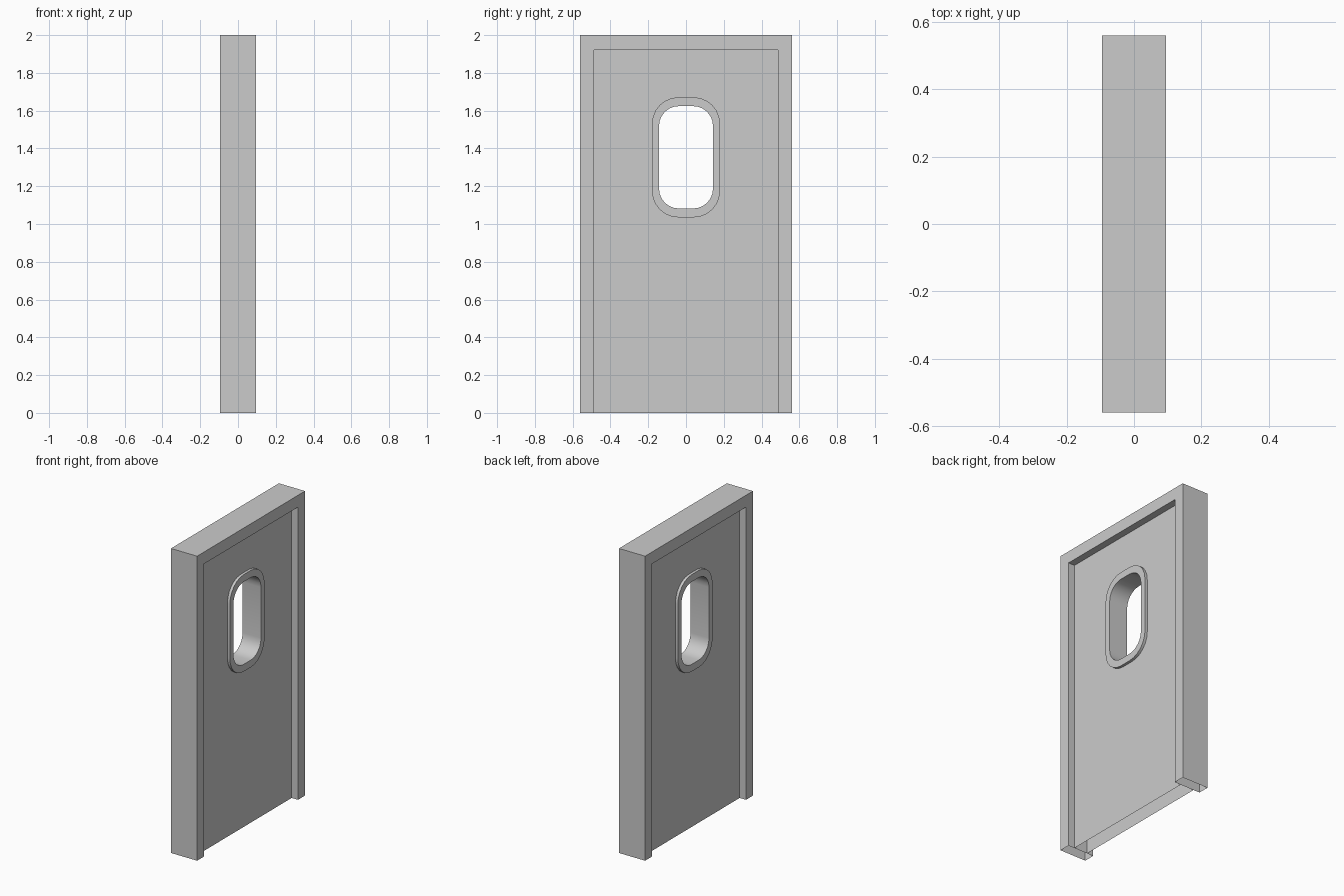
import bpy, bmesh, math

if "Cube" in bpy.data.objects:
    bpy.data.objects.remove(bpy.data.objects["Cube"])

FRAME_X, DOOR_X, TRIM_X = 0.095, 0.049, 0.067
OUT_Y, IN_Y, TOP_Z, IN_Z = 0.56, 0.487, 2.0, 1.922
WIN_Z = 1.353


def rounded(half_y, half_z, r, seg=6):
    """Rounded rectangle outline in the y-z plane, counter-clockwise."""
    pts = []
    for i, (sy, sz) in enumerate([(1, 1), (-1, 1), (-1, -1), (1, -1)]):
        for k in range(seg + 1):
            a = math.radians(90 * i + 90 * k / seg)
            pts.append((sy * (half_y - r) + r * math.cos(a),
                        WIN_Z + sz * (half_z - r) + r * math.sin(a)))
    return pts


def ring(bm, pts, x):
    return [bm.verts.new((x, y, z)) for y, z in pts]


def loop_edges(bm, verts):
    return [bm.edges.new((verts[i - 1], verts[i])) for i in range(len(verts))]


def bridge(bm, a, b, skip=()):
    n = len(a)
    for i in range(n):
        if i not in skip:
            j = (i + 1) % n
            bm.faces.new((a[i], a[j], b[j], b[i]))


def finish(name, bm, smooth=False):
    me = bpy.data.meshes.new(name)
    bm.to_mesh(me)
    bm.free()
    ob = bpy.data.objects.new(name, me)
    bpy.context.collection.objects.link(ob)
    if smooth:
        bpy.context.view_layer.objects.active = ob
        ob.select_set(True)
        bpy.ops.object.shade_smooth_by_angle(angle=math.radians(35))
        ob.select_set(False)
    return ob


outer = rounded(0.18, 0.318, 0.14)
inner = rounded(0.143, 0.271, 0.105)

# Door frame: upside-down U, open at the feet
bm = bmesh.new()
u = [(OUT_Y, 0), (OUT_Y, TOP_Z), (-OUT_Y, TOP_Z), (-OUT_Y, 0),
     (-IN_Y, 0), (-IN_Y, IN_Z), (IN_Y, IN_Z), (IN_Y, 0)]
front, back = ring(bm, u, FRAME_X), ring(bm, u, -FRAME_X)
for v in (front, back):
    for q in ((0, 1, 6, 7), (1, 2, 5, 6), (2, 3, 4, 5)):
        bm.faces.new([v[i] for i in q])
bridge(bm, front, back, skip=(3, 7))
bmesh.ops.recalc_face_normals(bm, faces=bm.faces)
finish("door_frame", bm)

# Door leaf: two skins with a window opening, open at the bottom
bm = bmesh.new()
panel = [(IN_Y, 0), (IN_Y, IN_Z), (-IN_Y, IN_Z), (-IN_Y, 0)]
for s in (1, -1):
    edges = loop_edges(bm, ring(bm, panel, s * DOOR_X))
    edges += loop_edges(bm, ring(bm, outer, s * DOOR_X))
    bmesh.ops.triangle_fill(bm, use_beauty=True, use_dissolve=False, edges=edges)
bm.normal_update()
wrong = [f for f in bm.faces if f.normal.x * f.calc_center_median().x < 0]
bmesh.ops.reverse_faces(bm, faces=wrong)
finish("door_leaf", bm)

# Window trim: raised rim on both sides joined by the tunnel through the door
bm = bmesh.new()
section = [(outer, DOOR_X), (outer, TRIM_X), (inner, TRIM_X),
           (inner, -TRIM_X), (outer, -TRIM_X), (outer, -DOOR_X)]
rings = [ring(bm, p, x) for p, x in section]
for a, b in zip(rings, rings[1:]):
    bridge(bm, a, b)
bm.normal_update()
# Make the rim face outwards
rim = next(f for f in bm.faces if abs(f.normal.x) > 0.9)
if rim.normal.x * rim.calc_center_median().x < 0:
    bmesh.ops.reverse_faces(bm, faces=bm.faces)
finish("window_trim", bm, smooth=True)
